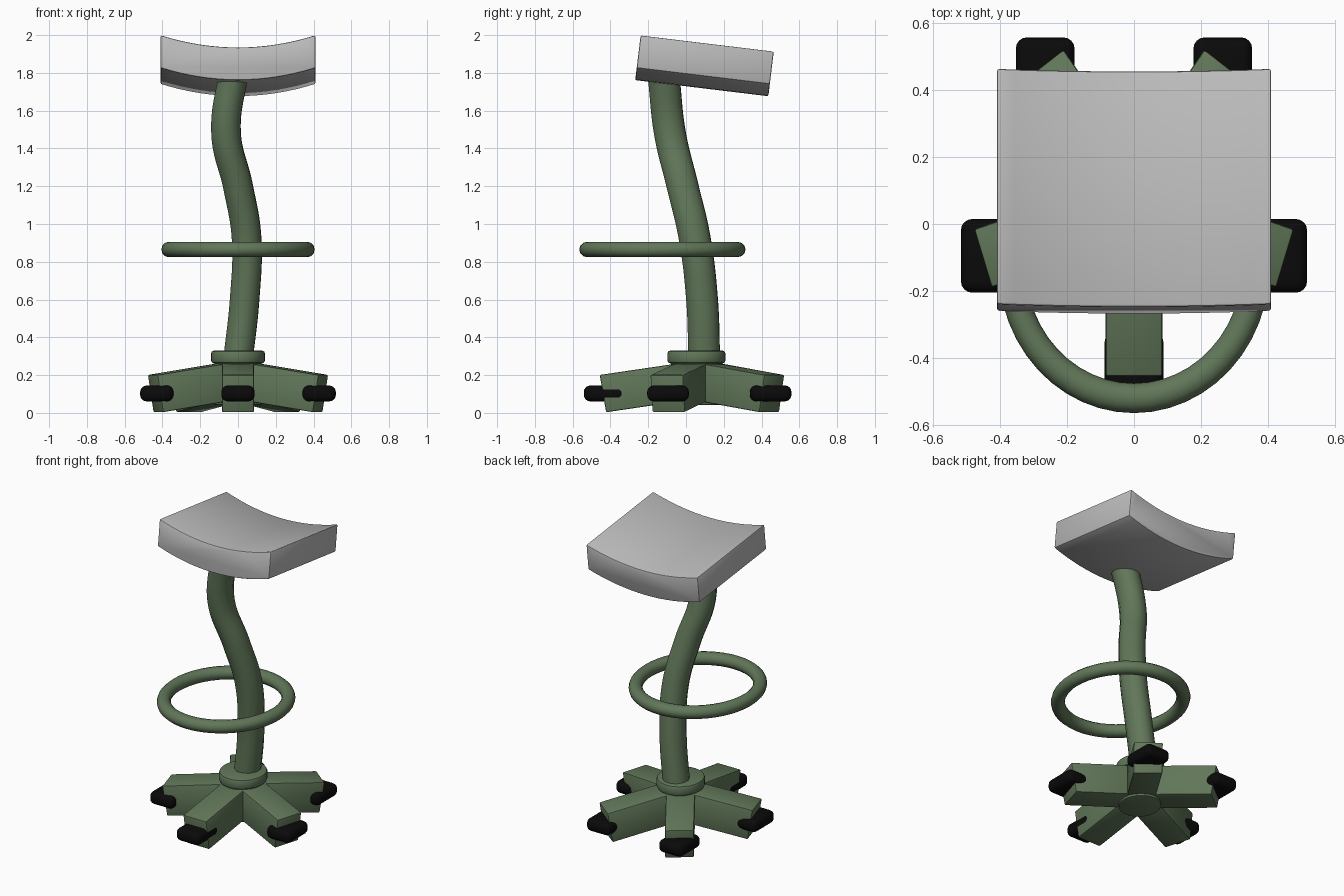
import bpy
import bmesh
from math import radians, cos, sin, pi
from mathutils import Matrix

cube = bpy.data.objects.get("Cube")
if cube:
    bpy.data.objects.remove(cube, do_unlink=True)


def material(name, rgb):
    mat = bpy.data.materials.new(name)
    mat.use_nodes = True
    mat.diffuse_color = (*rgb, 1)
    bsdf = next(n for n in mat.node_tree.nodes if n.type == 'BSDF_PRINCIPLED')
    bsdf.inputs["Base Color"].default_value = (*rgb, 1)
    return mat


GREY = material("light grey cushion", (0.5, 0.5, 0.5))
GREEN = material("olive green metal", (0.12, 0.185, 0.10))
BLACK = material("black rubber", (0.003, 0.003, 0.003))

# The base is slightly longer than wide
STRETCH = 1.075
BASE = Matrix.Translation((0, 0.055, 0)) @ Matrix.Diagonal((1, STRETCH, 1, 1))


def finish(obj, bevel=0, segments=2):
    """Bevel the edges and smooth the shading."""
    bpy.ops.object.select_all(action='DESELECT')
    obj.select_set(True)
    bpy.context.view_layer.objects.active = obj
    if bevel:
        mod = obj.modifiers.new("Rounded edges", 'BEVEL')
        mod.width, mod.segments = bevel, segments
        bpy.ops.object.modifier_apply(modifier=mod.name)
    bpy.ops.object.shade_smooth_by_angle(angle=radians(35))


def make(name, bm, mat, bevel=0, segments=2):
    bmesh.ops.recalc_face_normals(bm, faces=bm.faces)
    mesh = bpy.data.meshes.new(name)
    bm.to_mesh(mesh)
    bm.free()
    mesh.materials.append(mat)
    obj = bpy.data.objects.new(name, mesh)
    bpy.context.collection.objects.link(obj)
    finish(obj, bevel, segments)
    return obj


def box(name, size, matrix, mat, bevel, segments=2):
    bm = bmesh.new()
    bmesh.ops.create_cube(bm, size=1, matrix=matrix @ Matrix.Diagonal((*size, 1)))
    return make(name, bm, mat, bevel, segments)


def cylinder(name, radius, low, high, mat, bevel):
    bm = bmesh.new()
    bmesh.ops.create_cone(bm, cap_ends=True, segments=32, radius1=radius, radius2=radius,
                          depth=high - low,
                          matrix=BASE @ Matrix.Translation((0, 0, (low + high) / 2)))
    return make(name, bm, mat, bevel)


# Five sloping legs, each with a rounded foot that stays square to the stool
LEG = 0.466
NAMES = ("front", "front_left", "back_left", "back_right", "front_right")
for i, name in enumerate(NAMES):
    angle = radians(-90 + 72 * i)
    slope = (Matrix.Rotation(angle, 4, 'Z') @ Matrix.Translation((0, 0, 0.175))
             @ Matrix.Rotation(radians(9), 4, 'Y') @ Matrix.Translation((LEG / 2, 0, 0)))
    box(name + "_leg", (LEG, 0.17, 0.2), BASE @ slope, GREEN, 0.008)
    spot = BASE @ Matrix.Translation((0.452 * cos(angle), 0.452 * sin(angle), 0.103))
    box(name + "_foot", (0.176, 0.205, 0.084), spot, BLACK, 0.034, 4)

# Hub and collar
cylinder("hub", 0.125, 0.042, 0.27, GREEN, 0.005)
cylinder("collar", 0.143, 0.262, 0.33, GREEN, 0.016)

# Winding pole
path = [(0, 0.097, 0.28), (0.035, 0.085, 0.6), (0.045, 0.045, 0.93), (0, -0.018, 1.2),
        (-0.063, -0.085, 1.48), (-0.03, -0.115, 1.75), (-0.015, -0.12, 1.8)]
curve = bpy.data.curves.new("pole", 'CURVE')
curve.dimensions = '3D'
curve.bevel_depth = 0.08
curve.bevel_resolution = 4
curve.use_fill_caps = True
spline = curve.splines.new('BEZIER')
spline.bezier_points.add(len(path) - 1)
for point, (x, y, z) in zip(spline.bezier_points, path):
    point.co = (x, y / STRETCH, z)
    point.handle_left_type = point.handle_right_type = 'AUTO'
curve.materials.append(GREEN)
pole = bpy.data.objects.new("pole", curve)
pole.scale.y = STRETCH
bpy.context.collection.objects.link(pole)
bpy.ops.object.select_all(action='DESELECT')
pole.select_set(True)
bpy.context.view_layer.objects.active = pole
bpy.ops.object.convert(target='MESH')
finish(bpy.context.object)

# Foot ring
bpy.ops.mesh.primitive_torus_add(location=(0, -0.125, 0.865), major_radius=0.365,
                                 minor_radius=0.041, major_segments=48, minor_segments=12)
ring = bpy.context.object
ring.name = "foot_ring"
ring.scale.y = 1.085
ring.data.materials.append(GREEN)
finish(ring)

# Dished seat: a curved slab profile extruded along its depth, then tilted back
HALF, SAG, THICK, DEPTH, STEPS = 0.41, 0.065, 0.175, 0.71, 16
bm = bmesh.new()
top = []
for i in range(STEPS + 1):
    t = 2 * i / STEPS - 1
    top.append((HALF * t, SAG * (t * t - 1)))
outline = top + [(x, z - THICK) for x, z in reversed(top)]
face = bm.faces.new([bm.verts.new((x, 0, z)) for x, z in outline])
extruded = bmesh.ops.extrude_face_region(bm, geom=[face])["geom"]
moved = [v for v in extruded if isinstance(v, bmesh.types.BMVert)]
bmesh.ops.translate(bm, verts=moved, vec=(0, DEPTH, 0))
tilt = Matrix.Translation((0, -0.24, 2.0)) @ Matrix.Rotation(radians(-6.9), 4, 'X')
bmesh.ops.transform(bm, matrix=tilt, verts=bm.verts)
seat = make("seat", bm, GREY, 0.008)
